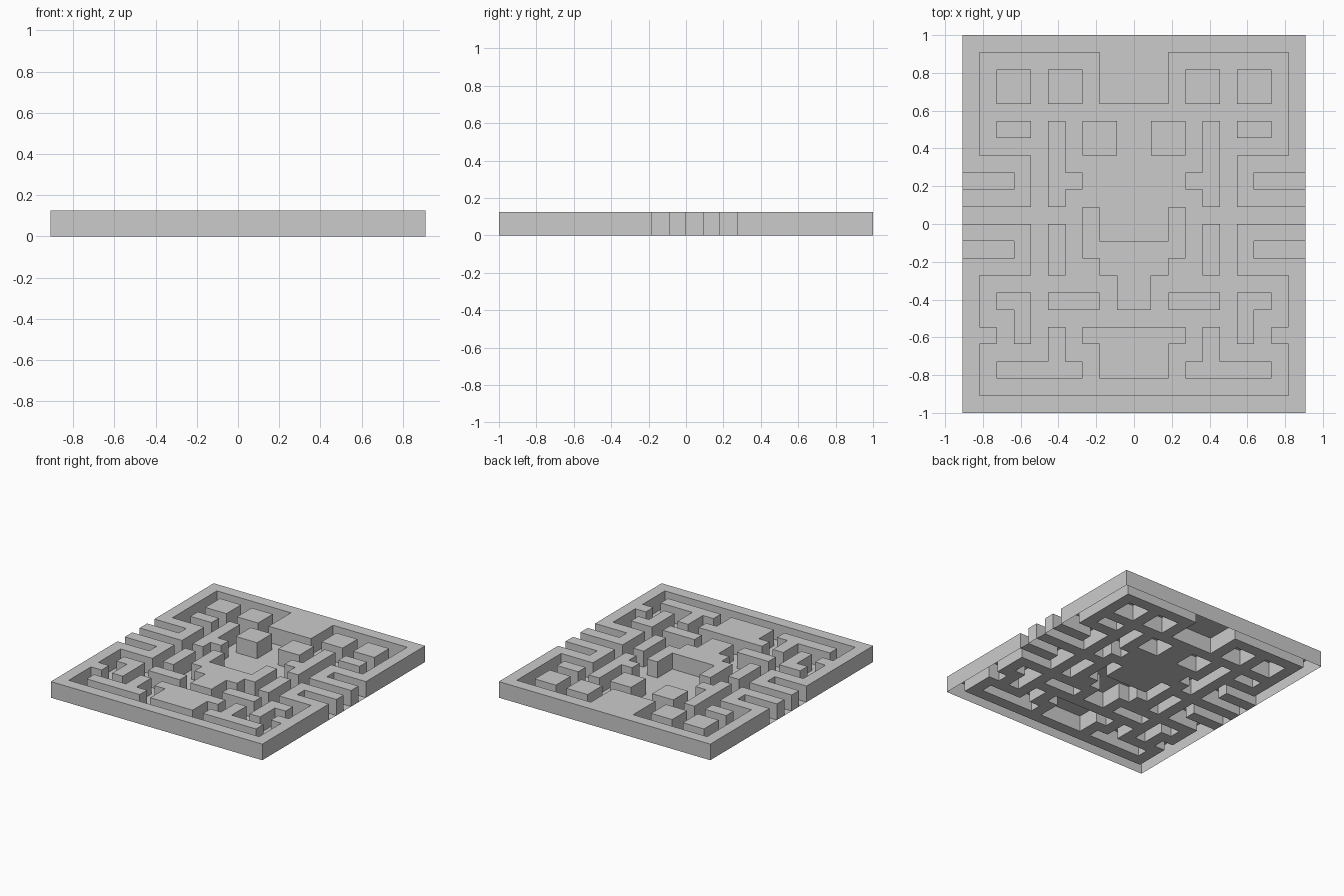
import bpy, bmesh, math

if "Cube" in bpy.data.objects:
    bpy.data.objects.remove(bpy.data.objects["Cube"])

U = 1 / 11      # one maze cell
H = 0.125       # wall height
NX, NY = 10, 11  # half extents in cells

# Each part: rectangles (x0, x1, y0, y1) in cells, right half only, mirrored in x
PARTS = {
    "outer_wall": [(0, 10, 10, 11), (0, 2, 7, 10), (9, 10, 4, 10),
                   (6, 10, 3, 4), (6, 7, 2, 3), (6, 10, 1, 2),
                   (6, 10, -1, 0), (6, 7, -2, -1), (6, 10, -3, -2),
                   (9, 10, -10, -3), (8, 9, -7, -6), (0, 10, -11, -10)],
    "upper_large_blocks": [(6, 8, 7, 9), (3, 5, 7, 9)],
    "upper_small_blocks": [(6, 8, 5, 6)],
    "centre_blocks": [(1, 3, 4, 6)],
    "branched_walls": [(4, 5, 1, 6), (3, 4, 2, 3)],
    "short_walls": [(4, 5, -3, 0)],
    "centre_cup_wall": [(2, 3, -2, 1), (0, 2, -2, -1), (0, 2, -3, -2), (0, 1, -5, -3)],
    "lower_bars": [(2, 5, -5, -4)],
    "hook_walls": [(6, 8, -5, -4), (6, 7, -7, -5)],
    "lower_centre_block": [(0, 3, -7, -6), (0, 2, -9, -7)],
    "lower_tee_walls": [(3, 8, -9, -8), (4, 5, -8, -6)],
}


def cells_of(rects):
    cells = set()
    for x0, x1, y0, y1 in rects:
        for x in range(x0, x1):
            for y in range(y0, y1):
                cells |= {(x, y), (-x - 1, y)}
    return cells


def build(name, cells, z, sides):
    """Flat cells at height z, with side faces down to the ground if wanted."""
    bm = bmesh.new()

    def quad(*pts):
        bm.faces.new([bm.verts.new((x * U, y * U, h)) for x, y, h in pts])

    for x, y in sorted(cells):
        ring = [(x, y), (x + 1, y), (x + 1, y + 1), (x, y + 1)]
        quad(*[(a, b, z) for a, b in ring])
        for i, (dx, dy) in enumerate([(0, -1), (1, 0), (0, 1), (-1, 0)]):
            if sides and (x + dx, y + dy) not in cells:
                p, q = ring[i], ring[(i + 1) % 4]
                quad((*p, 0), (*q, 0), (*q, z), (*p, z))
    bmesh.ops.remove_doubles(bm, verts=bm.verts, dist=1e-4)
    bmesh.ops.dissolve_limit(bm, angle_limit=math.radians(1),
                             verts=bm.verts, edges=bm.edges)
    mesh = bpy.data.meshes.new(name)
    bm.to_mesh(mesh)
    bm.free()
    bpy.context.collection.objects.link(bpy.data.objects.new(name, mesh))


# Raised walls: open underneath
filled = set()
for name, rects in PARTS.items():
    cells = cells_of(rects)
    filled |= cells
    build(name, cells, H, True)

# Corridor floor: a thin sheet everywhere there is no wall
build("corridor_floor", cells_of([(0, NX, -NY, NY)]) - filled, 0, False)
